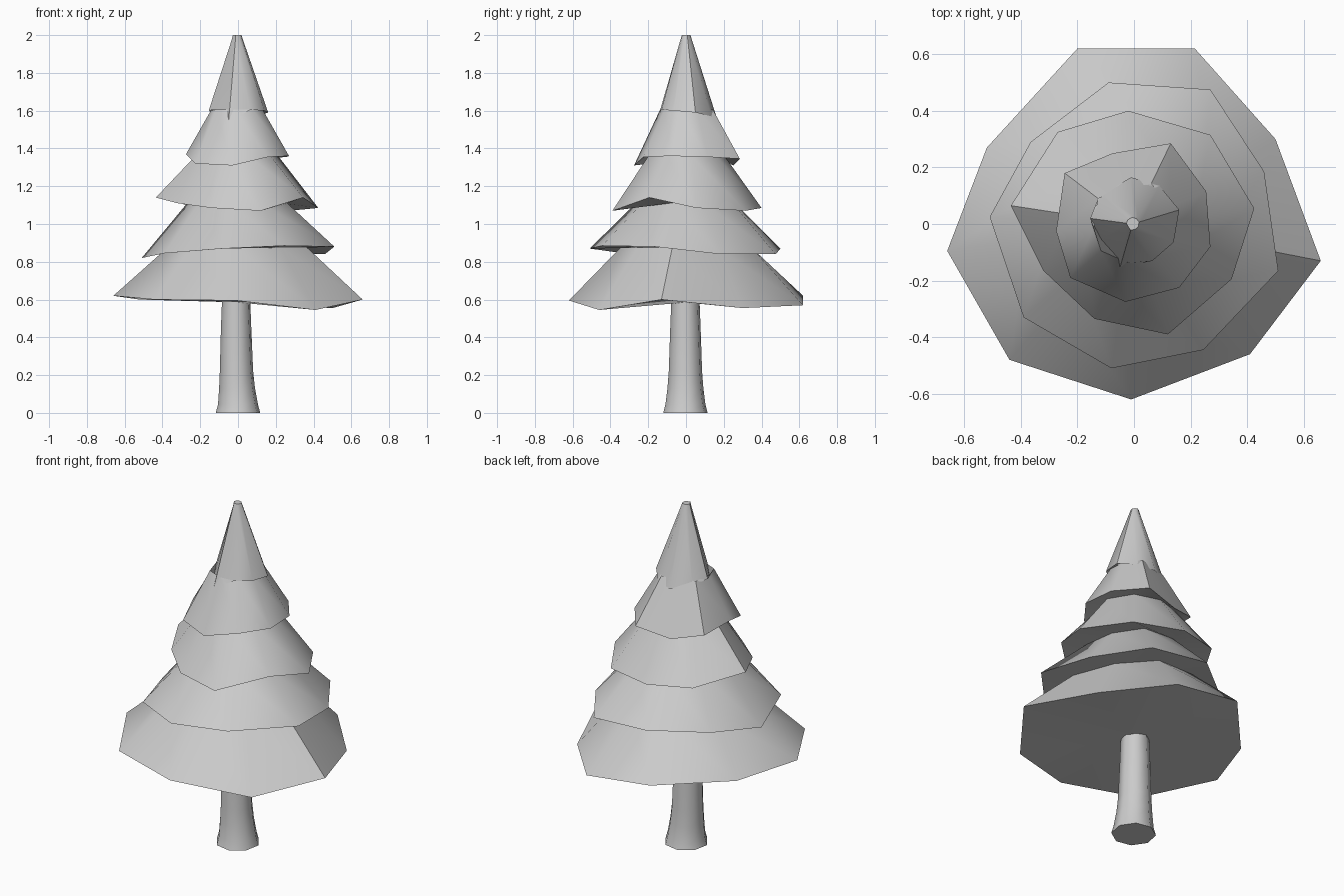
import bpy, bmesh
from math import cos, sin, pi

if "Cube" in bpy.data.objects:
    bpy.data.objects.remove(bpy.data.objects["Cube"])


def add_ring(bm, pts):
    return [bm.verts.new(p) for p in pts]


def bridge(bm, a, b):
    n = len(a)
    for i in range(n):
        j = (i + 1) % n
        bm.faces.new((a[i], a[j], b[j], b[i]))


def circle(r, z, n, cx=0, cy=0, start=0):
    return [(cx + r * cos(start + 2 * pi * i / n), cy + r * sin(start + 2 * pi * i / n), z) for i in range(n)]


def finish(bm, name, angle):
    bmesh.ops.recalc_face_normals(bm, faces=bm.faces)
    me = bpy.data.meshes.new(name)
    bm.to_mesh(me)
    bm.free()
    ob = bpy.data.objects.new(name, me)
    bpy.context.collection.objects.link(ob)
    bpy.ops.object.select_all(action='DESELECT')
    ob.select_set(True)
    bpy.context.view_layer.objects.active = ob
    bpy.ops.object.shade_smooth_by_angle(angle=angle)
    return ob


# Uneven nine-sided skirts, bottom to top: (rim points, inner top scale, inner top z)
tiers = [
    ([(-.20, .62, .62), (.215, .62, .57), (.50, .30, .555), (.66, -.13, .60), (.41, -.46, .545),
      (-.01, -.62, .595), (-.44, -.48, .60), (-.66, -.095, .62), (-.52, .27, .60)], .56, .875),
    ([(-.09, .50, .87), (.27, .475, .84), (.46, .185, .84), (.51, -.165, .88), (.245, -.445, .885),
      (-.08, -.51, .87), (-.39, -.33, .845), (-.51, .025, .82), (-.365, .29, .85)], .52, 1.11),
    ([(-.02, .40, 1.085), (.27, .315, 1.07), (.425, .055, 1.085), (.345, -.195, 1.14), (.12, -.39, 1.07),
      (-.14, -.335, 1.085), (-.32, -.165, 1.11), (-.435, .065, 1.14), (-.27, .325, 1.10)], .51, 1.36),
    ([(-.075, .25, 1.31), (.13, .285, 1.345), (.255, .115, 1.355), (.27, -.08, 1.36), (.16, -.225, 1.355),
      (-.03, -.275, 1.31), (-.225, -.19, 1.32), (-.275, -.025, 1.37), (-.245, .18, 1.35)], .50, 1.605),
    ([(-.01, .165, 1.555), (.09, .135, 1.57), (.16, .05, 1.59), (.14, -.065, 1.60), (.065, -.13, 1.605),
      (-.05, -.155, 1.54), (-.115, -.055, 1.57), (-.155, .02, 1.60), (-.115, .105, 1.575)], .19, 1.975),
]

# Foliage: one continuous shell, each skirt narrowing then stepping out to the next
bm = bmesh.new()
prev = None
for rim, s, zt in tiers:
    outer = add_ring(bm, rim)
    if prev:
        bridge(bm, prev, outer)
    else:
        c = bm.verts.new((0, 0, .585))
        for i in range(9):
            bm.faces.new((outer[i], outer[(i + 1) % 9], c))
    prev = add_ring(bm, [(x * s - .004, y * s, zt) for x, y, z in rim])
    bridge(bm, outer, prev)
# Blunt tip
tip = add_ring(bm, [(v.co.x * .75 - .002, v.co.y * .75, 2.0) for v in prev])
bridge(bm, prev, tip)
bm.faces.new(tip)
finish(bm, "foliage", .8)

# Trunk with a flared foot
bm = bmesh.new()
prev = None
for r, z, cx in [(.12, 0, 0), (.108, .045, 0), (.097, .13, -.005), (.09, .22, -.008),
                 (.082, .45, -.01), (.076, .60, -.01)]:
    ring = add_ring(bm, circle(r, z, 8, cx, -.003, .2))
    if prev:
        bridge(bm, prev, ring)
    else:
        bm.faces.new(ring)
    prev = ring
bm.faces.new(prev)
finish(bm, "trunk", .85)
